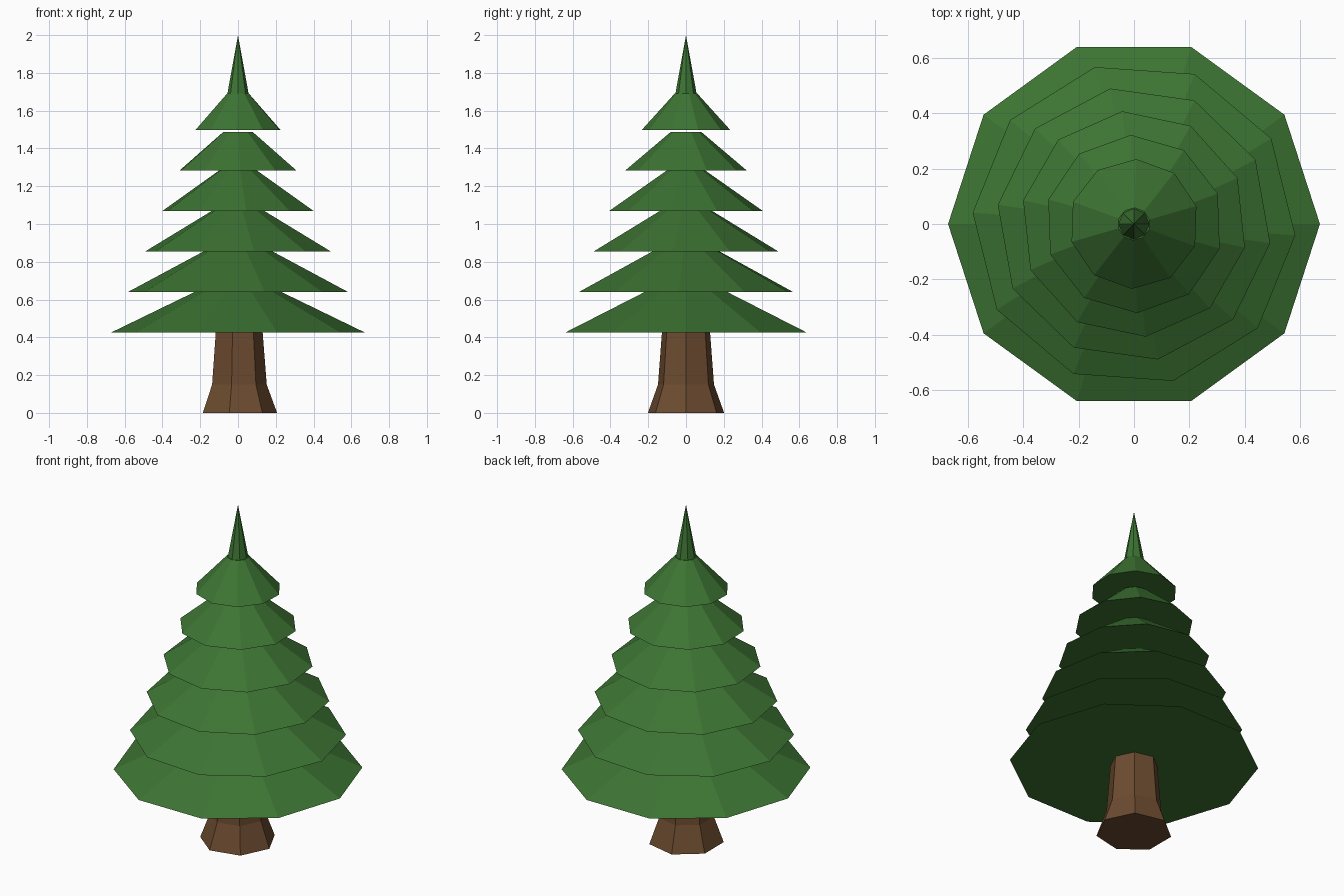
import bpy
import bmesh
from math import cos, sin, radians, tau

cube = bpy.data.objects.get("Cube")
if cube:
    bpy.data.objects.remove(cube, do_unlink=True)


def make_material(name, color):
    mat = bpy.data.materials.new(name)
    mat.use_nodes = True
    mat.diffuse_color = color
    mat.node_tree.nodes["Principled BSDF"].inputs["Base Color"].default_value = color
    return mat


def lathe(name, profile, sides, turn, mat):
    """Closed faceted solid from (radius, height) rings; radius 0 makes a point."""
    bm = bmesh.new()
    rings = []
    for r, z in profile:
        if r == 0:
            rings.append([bm.verts.new((0, 0, z))] * sides)
        else:
            angles = [radians(turn) + tau * i / sides for i in range(sides)]
            rings.append([bm.verts.new((r * cos(a), r * sin(a), z)) for a in angles])
    for low, high in zip(rings, rings[1:]):
        for i in range(sides):
            j = (i + 1) % sides
            corners = [low[i], low[j], high[j], high[i]]
            bm.faces.new(list(dict.fromkeys(corners)))
    bm.faces.new(rings[0][::-1])
    if profile[-1][0] > 0:
        bm.faces.new(rings[-1])
    bmesh.ops.recalc_face_normals(bm, faces=bm.faces)
    mesh = bpy.data.meshes.new(name)
    bm.to_mesh(mesh)
    bm.free()
    mesh.materials.append(mat)
    obj = bpy.data.objects.new(name, mesh)
    bpy.context.collection.objects.link(obj)
    return obj


needles = make_material("needle green", (0.046, 0.175, 0.033, 1))
bark = make_material("bark brown", (0.150, 0.071, 0.029, 1))

# Trunk with flared foot
lathe("trunk", [(0.207, 0), (0.152, 0.15), (0.128, 0.46)], 7, 0, bark)

# Six branch tiers, each smaller and twisted a little further
TIERS = 6
for i in range(TIERS):
    t = i / (TIERS - 1)
    radius = 0.673 - 0.438 * t
    base = 0.425 + 1.072 * t
    height = 0.245 - 0.05 * t
    lathe(f"branch_tier_{i + 1}",
          [(radius, base), (radius * 0.25, base + height)], 10, -4 * i, needles)

# Pointed top
lathe("tip", [(0.057, 1.685), (0, 2.0)], 8, 0, needles)
